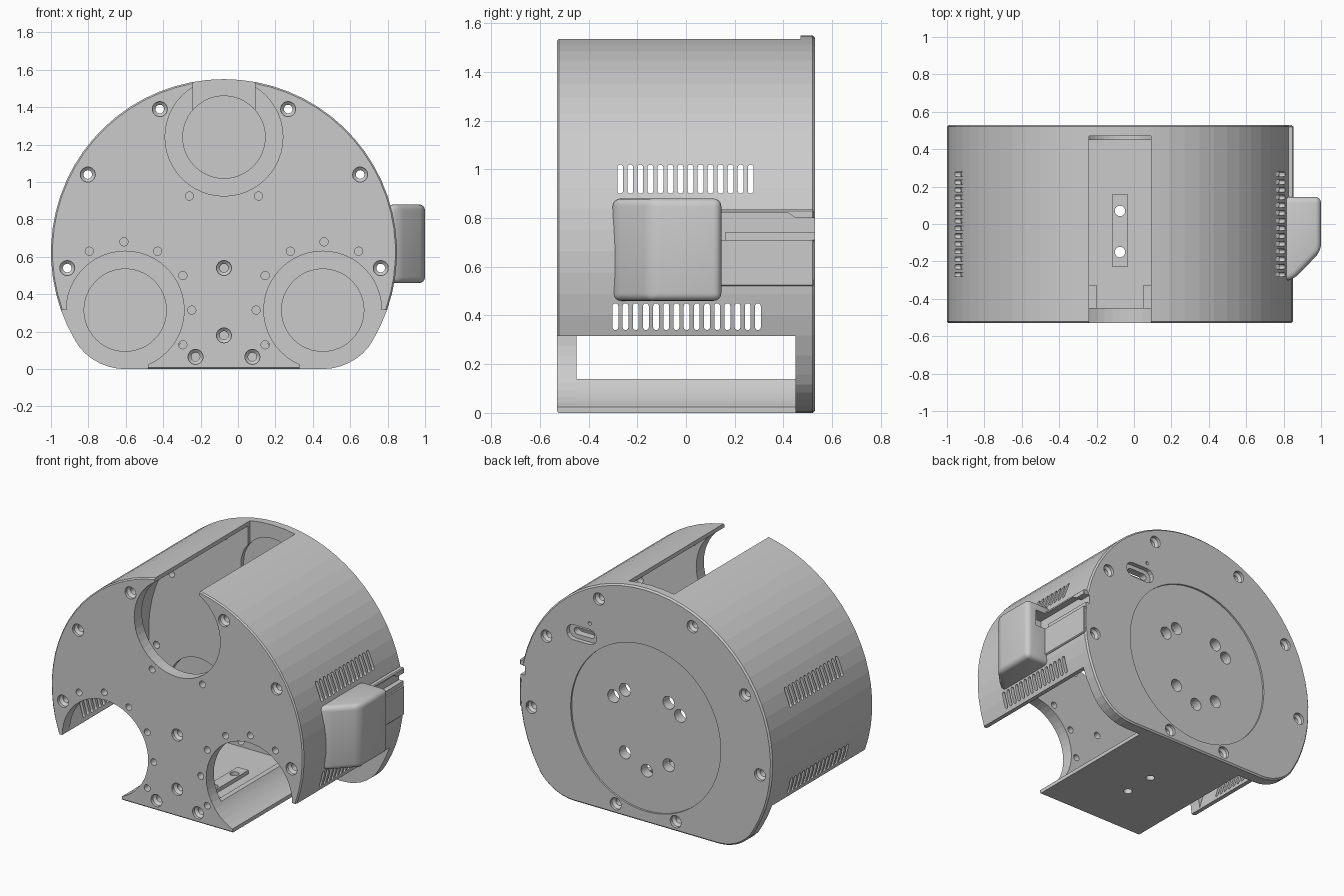
import bpy, bmesh
from math import sin, cos, pi, radians, asin

if "Cube" in bpy.data.objects:
    bpy.data.objects.remove(bpy.data.objects["Cube"])

X0, ZC, R = -0.075, 0.625, 0.925       # main round body
CX, CZ, CR = 0.528, 0.315, 0.315       # lower corners / roller openings


def arc(cx, cz, r, a0, a1, n):
    return [(cx + r * cos(radians(a0 + (a1 - a0) * i / n)),
             cz + r * sin(radians(a0 + (a1 - a0) * i / n))) for i in range(n + 1)]


def circle(cx, cz, r, n=24):
    return arc(cx, cz, r, 0, 360, n)[:-1]


def rect(u0, v0, u1, v1):
    return [(u0, v0), (u1, v0), (u1, v1), (u0, v1)]


def stadium(cu, cv, w, h, n=6):
    """Slot outline, long in whichever direction is larger."""
    r, d = min(w, h) / 2, abs(w - h) / 2
    if w > h:
        return arc(cu + d, cv, r, -90, 90, n) + arc(cu - d, cv, r, 90, 270, n)
    return arc(cu, cv + d, r, 0, 180, n) + arc(cu, cv - d, r, 180, 360, n)


def body_outline(inset=0.0):
    """Round body with flat bottom and rounded lower corners."""
    r, c = R - inset, CR - inset
    return (arc(X0, ZC, r, -30.4, 210.4, 44) + arc(X0 - CX, CZ, c, 210.4, 270, 7)[1:]
            + arc(X0 + CX, CZ, c, 270, 329.6, 7)[:-1])


def place(p, t, axis):
    return {'x': (t, p[0], p[1]), 'y': (p[0], t, p[1]), 'z': (p[0], p[1], t)}[axis]


def make(name, lofts, axis='y'):
    """Each loft is a list of (position, outline); outlines are bridged and capped."""
    bm = bmesh.new()
    for loft in lofts:
        rings = [[bm.verts.new(place(p, t, axis)) for p in pts] for t, pts in loft]
        for a, b in zip(rings, rings[1:]):
            n = len(a)
            for i in range(n):
                bm.faces.new((a[i], a[(i + 1) % n], b[(i + 1) % n], b[i]))
        bm.faces.new(rings[0])
        bm.faces.new(rings[-1])
    bmesh.ops.recalc_face_normals(bm, faces=bm.faces)
    me = bpy.data.meshes.new(name)
    bm.to_mesh(me)
    bm.free()
    ob = bpy.data.objects.new(name, me)
    bpy.context.collection.objects.link(ob)
    return ob


def prism(pts, a, b):
    return [(a, pts), (b, pts)]


def apply(ob, mod):
    bpy.context.view_layer.objects.active = ob
    bpy.ops.object.modifier_apply(modifier=mod.name)


def cut(targets, lofts, axis='y'):
    tool = make("cutter", lofts, axis)
    tool.hide_render = True
    for ob in targets:
        m = ob.modifiers.new("cut", 'BOOLEAN')
        m.operation, m.solver, m.object = 'DIFFERENCE', 'EXACT', tool
        apply(ob, m)
    bpy.data.objects.remove(tool)


def bevel(ob, w, seg):
    m = ob.modifiers.new("bevel", 'BEVEL')
    m.width, m.segments, m.limit_method, m.angle_limit = w, seg, 'ANGLE', radians(25)
    apply(ob, m)


def countersink(x, z, y, d):
    """Screw hole entering at y, going in direction d."""
    return [(y - d * .02, circle(x, z, .04)), (y + d * .02, circle(x, z, .04)),
            (y + d * .035, circle(x, z, .023)), (y + d * .11, circle(x, z, .023))]


# Main parts
front = make("front_plate", [[(-.53, body_outline(.008)), (-.522, body_outline()), (-.47, body_outline())]])
shell = make("body_shell", [prism(body_outline(), -.47, .45)])
back = make("back_plate", [[(.45, body_outline()), (.52, body_outline()), (.53, body_outline(.01))]])
cut([shell], [prism(body_outline(.03), -.45, .6)])

# Three roller openings, open sides and top slot
rollers = [(X0, 1.24), (X0 - CX, CZ), (X0 + CX, CZ)]
cut([front, shell], [prism(circle(x, z, CR, 48), -.6, .449) for x, z in rollers])
cut([front, shell], [prism(rect(X0 + a, -.1, X0 + b, .315), -.6, .46) for a, b in ((-1.2, -.405), (.405, 1.2))])
cut([front, shell, back], [prism(rect(X0 - .165, 1.25, X0 + .165, 1.7), -.6, .47)])
# Shallow roller seats inside the back plate
cut([back], [prism(circle(x, z, .22, 48), .4, .48) for x, z in rollers])

# Screws shared by both plates, then the ones on only one plate
rim = [(s * dx, z) for s in (-1, 1) for dx, z in ((.343, 1.39), (.728, 1.04), (.838, .54))]
front_screws = rim + [(-.152, .065), (.152, .065), (0, .54), (0, .18)]
back_screws = rim + [(-.22, .065), (.22, .065)]
cut([front, shell], [countersink(X0 + x, z, -.53, 1) for x, z in front_screws])
cut([back], [countersink(X0 + x, z, .53, -1) for x, z in back_screws])

# Small pilot holes around the roller openings
pilots = [(s * dx, z) for s in (-1, 1) for dx, z in
          ((.185, .925), (.72, .63), (.535, .68), (.355, .63), (.22, .5), (.172, .315), (.22, .13))]
cut([front, shell], [prism(circle(X0 + x, z, .022, 16), -.6, -.42) for x, z in pilots])

# Rear disc recess with mounting holes, and the rear socket
cut([back], [prism(circle(X0, ZC, .55, 72), .518, .6)])
mounts = [(s * dx, dz) for s in (-1, 1) for dx, dz in ((.245, .143), (.16, .207), (.16, -.207))] + [(0, -.286)]
cut([back], [prism(circle(X0 + x, ZC + z, .042), .4, .6) for x, z in mounts])
sx, sz = X0 + .47, 1.12
cut([back], [[(.6, stadium(sx, sz, .22, .1)), (.50, stadium(sx, sz, .22, .1)),
              (.50, stadium(sx, sz, .15, .045)), (.4, stadium(sx, sz, .15, .045))],
             prism(circle(sx - .06, sz + .09, .012, 12), .5, .6)])

# Side vents, cut straight through both sides
vents = [prism(stadium(-.27 + .0412 * i, .96, .024, .12), -1.2, 1.2) for i in range(14)]
vents += [prism(stadium(-.29 + .0418 * i, .395, .024, .11), -1.2, 1.2) for i in range(15)]
cut([shell], vents, 'x')

# Side housing with sloped front, cable strip behind it
housing = make("side_housing", [prism([(.80, -.31), (.86, -.29), (.995, -.15), (1.0, -.11),
                                       (1.0, .145), (.80, .145)], .46, .88)], 'z')
bevel(housing, .035, 4)
strip = make("cable_strip", [prism(rect(.80, .13, .853, .525), .52, .835)], 'z')
bevel(strip, .006, 1)
groove = [(.05, .71), (.40, .71), (.54, .71), (.54, .80), (.45, .80), (.42, .82), (.05, .82)]
cut([shell, strip, back, housing], [prism(groove, .81, .93)], 'x')
make("cable_rib", [prism(rect(.80, .16, .842, .53), .71, .74)], 'z')

# Bottom tray: curved walls that follow the roller openings
for s, side in ((-1, "left"), (1, "right")):
    outer = arc(CX, CZ, CR + .001, 244, 213.7, 8)
    inner = arc(CX, CZ, CR + .03, 210.5, 240, 8)
    make("tray_wall_" + side, [prism([(X0 + s * x, z) for x, z in outer + inner], -.46, .45)])
    make("tray_boss_" + side, [prism(rect(X0 + s * .152 - .03, .02, X0 + s * .152 + .03, .1), -.45, -.33)])
pad = make("tray_pad", [prism(rect(X0 - .04, .025, X0 + .04, .055), -.23, .16)])
cut([shell, pad], [prism(circle(X0, y, .028), -.1, .2) for y in (.07, -.15)], 'z')

# Smooth the rounded housing, keep the rest faceted
bpy.ops.object.select_all(action='DESELECT')
housing.select_set(True)
bpy.context.view_layer.objects.active = housing
bpy.ops.object.shade_smooth_by_angle(angle=radians(35))
